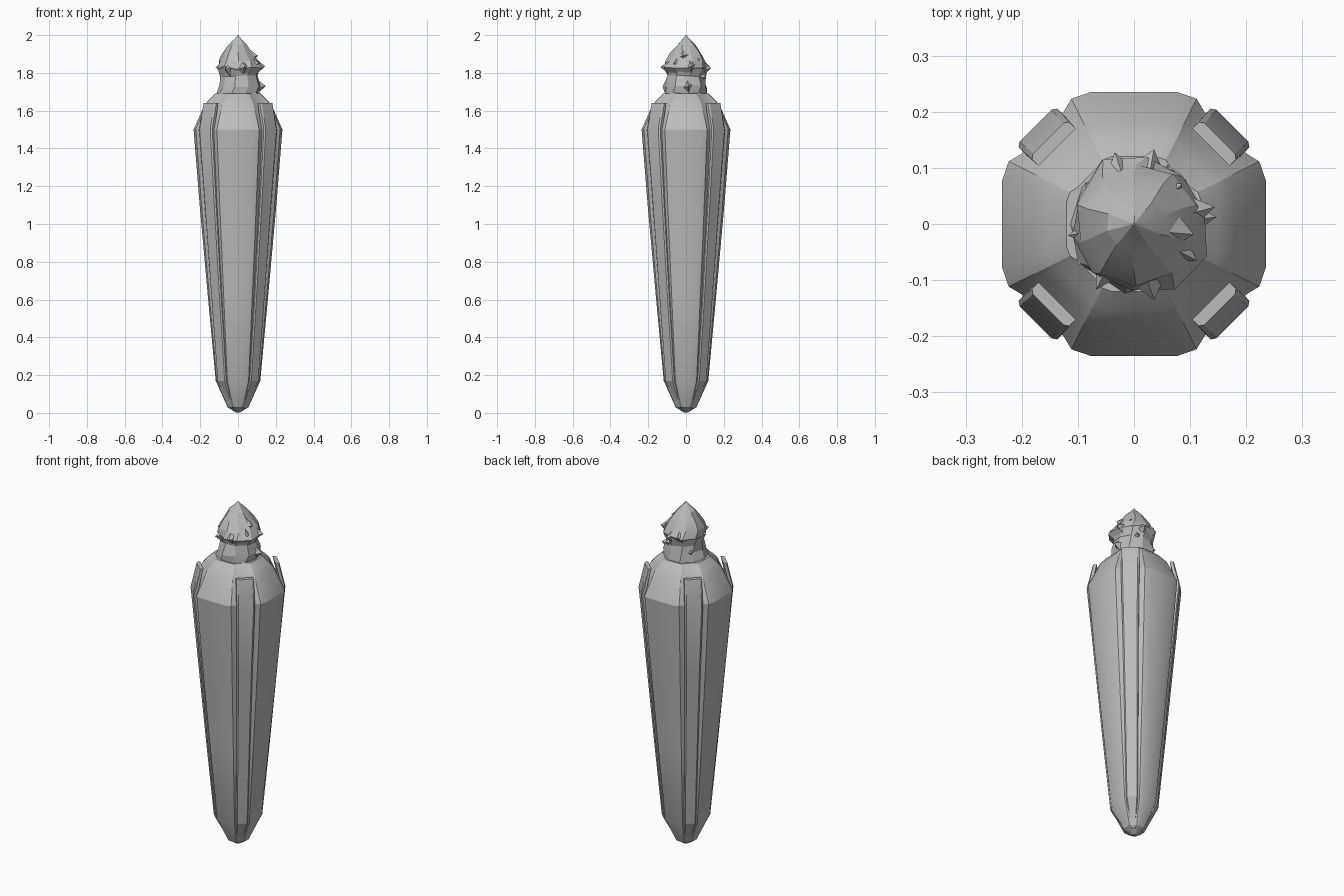
import bpy, bmesh, math, random
from mathutils import Vector

if "Cube" in bpy.data.objects:
    bpy.data.objects.remove(bpy.data.objects["Cube"])

random.seed(4)
grey = bpy.data.materials.new("grey")
grey.diffuse_color = (0.5, 0.5, 0.5, 1)
grey.use_nodes = True
grey.node_tree.nodes["Principled BSDF"].inputs["Base Color"].default_value = grey.diffuse_color


def finish(name, bm, angle=22):
    bmesh.ops.recalc_face_normals(bm, faces=bm.faces)
    me = bpy.data.meshes.new(name)
    bm.to_mesh(me)
    bm.free()
    me.materials.append(grey)
    ob = bpy.data.objects.new(name, me)
    bpy.context.collection.objects.link(ob)
    bpy.ops.object.select_all(action='DESELECT')
    ob.select_set(True)
    bpy.context.view_layer.objects.active = ob
    bpy.ops.object.shade_smooth_by_angle(angle=math.radians(angle))
    return ob


def loft(name, rings, angle=22):
    """Skin closed rings of equal length and cap both ends."""
    bm = bmesh.new()
    vs = [[bm.verts.new(p) for p in r] for r in rings]
    n = len(vs[0])
    for a, b in zip(vs, vs[1:]):
        for i in range(n):
            j = (i + 1) % n
            bm.faces.new((a[i], a[j], b[j], b[i]))
    bm.faces.new(vs[0])
    bm.faces.new(vs[-1])
    return finish(name, bm, angle)


# Tapered body: square section with grooved, cut corners
quarter = [(1, 0), (1, .33), (.95, .475), (.85, .535),
           (.535, .85), (.475, .95), (.33, 1)]
section = []
for k in range(4):
    for x, y in quarter:
        for _ in range(k):
            x, y = -y, x
        section.append((x, y))
profile = [(.003, .012), (.03, .055), (.17, .118), (.6, .158), (1.1, .203),
           (1.5, .235), (1.63, .178), (1.66, .152), (1.69, .12)]
loft("body", [[(x * r, y * r, z) for x, y in section] for z, r in profile])

# Corner straps running down the four diagonals
strap = [(.02, .045, .012), (.17, .126, .032), (.6, .167, .036),
         (1.1, .212, .042), (1.5, .248, .049), (1.64, .216, .047)]
for k in range(4):
    a = math.radians(45 + 90 * k)
    out = Vector((math.cos(a), math.sin(a), 0))
    side = Vector((-math.sin(a), math.cos(a), 0))
    rings = []
    for z, r, w in strap:
        d = .022 if z > 1 else .016
        rings.append([out * q + side * s + Vector((0, 0, z)) for q, s in
                      ((r - d, -w), (r - .006, -w), (r, -w * .82),
                       (r, w * .82), (r - .006, w), (r - d, w))])
    loft("corner_strap_%d" % (k + 1), rings)


# Rough, faceted neck and pointed knob
def rough_ring(z, r, jitter, twist, cx=0.0, n=10):
    ring = []
    for i in range(n):
        a = 2 * math.pi * (i + twist) / n
        q = r * random.uniform(1 - jitter, 1 + jitter)
        ring.append((cx + q * math.cos(a), q * math.sin(a),
                     z + random.uniform(-.12, .12) * jitter))
    return ring


loft("neck", [rough_ring(1.655, .145, .02, 0),
              rough_ring(1.69, .115, .04, 0),
              rough_ring(1.735, .113, .12, .2, .008),
              rough_ring(1.78, .102, .06, .2, .004),
              rough_ring(1.82, .115, .04, .4, .006)], 15)
loft("pointed_knob", [rough_ring(1.79, .095, .03, .2, .005),
                      rough_ring(1.828, .125, .08, .3, .008),
                      rough_ring(1.86, .106, .06, .5, .004),
                      rough_ring(1.90, .083, .06, .5),
                      rough_ring(1.95, .048, .04, .4),
                      rough_ring(1.98, .018, .02, .4),
                      rough_ring(2.0, .002, 0, .4)], 15)

# Small angular shards standing out from neck and knob
bm = bmesh.new()
shards = [(5, 1.73, .148), (140, 1.745, .115), (12, 1.835, .147),
          (75, 1.825, .138), (105, 1.835, .132), (190, 1.83, .12),
          (240, 1.82, .135), (285, 1.83, .14), (330, 1.85, .13),
          (40, 1.87, .112), (350, 1.89, .108), (60, 1.78, .122)]
for deg, z, r in shards:
    a = math.radians(deg)
    out = Vector((math.cos(a), math.sin(a), 0))
    side = Vector((-math.sin(a), math.cos(a), 0))
    w = random.uniform(.022, .04)
    base = [out * (r - .045) + side * s * w + Vector((0, 0, z + h))
            for s, h in ((-1, -.01), (.2, -.04), (1, .01), (-.1, .035))]
    tip = bm.verts.new(out * r + Vector((0, 0, z)))
    vs = [bm.verts.new(p) for p in base]
    for i in range(4):
        bm.faces.new((vs[i], vs[(i + 1) % 4], tip))
    bm.faces.new(vs[::-1])
finish("knob_shards", bm, 5)
